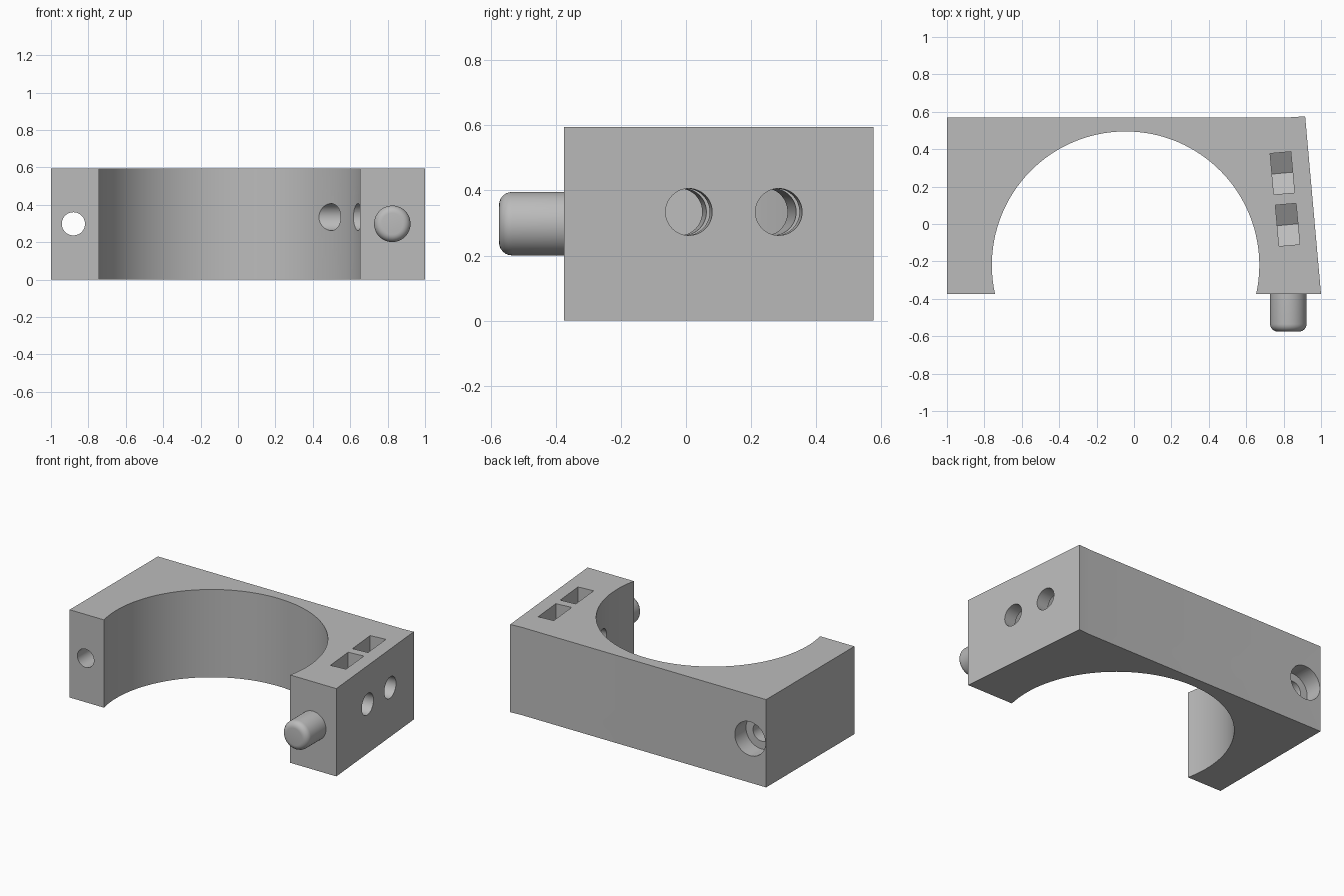
import bpy
import bmesh
from math import pi, sin, cos, radians, asin
from mathutils import Matrix, Vector

cube = bpy.data.objects.get("Cube")
if cube:
    bpy.data.objects.remove(cube, do_unlink=True)

HEIGHT = 0.595
FRONT, BACK = -0.375, 0.57

grey = bpy.data.materials.new("plain grey")
grey.use_nodes = True
grey.diffuse_color = (0.5, 0.5, 0.5, 1)
grey.node_tree.nodes["Principled BSDF"].inputs["Base Color"].default_value = grey.diffuse_color


def frame(x_axis, y_axis, origin):
    """Matrix whose local z is the extrusion direction."""
    x, y = Vector(x_axis).normalized(), Vector(y_axis).normalized()
    rot = Matrix((x, y, x.cross(y))).transposed().to_4x4()
    return Matrix.Translation(origin) @ rot


def circle(radius, sides=48):
    return [(radius * cos(2 * pi * i / sides), radius * sin(2 * pi * i / sides))
            for i in range(sides)]


def prism(name, points, depth, matrix, round_end=0):
    """Extrude a profile along the frame's z, optionally rounding the far rim."""
    bm = bmesh.new()
    base = bm.faces.new([bm.verts.new((x, y, 0)) for x, y in points])
    out = bmesh.ops.extrude_face_region(bm, geom=[base], use_keep_orig=True)["geom"]
    top = [g for g in out if isinstance(g, bmesh.types.BMVert)]
    bmesh.ops.translate(bm, verts=top, vec=(0, 0, depth))
    bmesh.ops.recalc_face_normals(bm, faces=bm.faces[:])
    if round_end:
        rim = [e for e in bm.edges if all(v in top for v in e.verts)]
        bmesh.ops.bevel(bm, geom=rim, offset=round_end, segments=6,
                        profile=0.5, affect='EDGES')
    bm.transform(matrix)
    mesh = bpy.data.meshes.new(name)
    bm.to_mesh(mesh)
    bm.free()
    mesh.materials.append(grey)
    obj = bpy.data.objects.new(name, mesh)
    bpy.context.collection.objects.link(obj)
    return obj


def activate(obj):
    bpy.ops.object.select_all(action='DESELECT')
    obj.select_set(True)
    bpy.context.view_layer.objects.active = obj


def cut(target, cutter):
    activate(target)
    mod = target.modifiers.new("cut", 'BOOLEAN')
    mod.operation, mod.solver, mod.object = 'DIFFERENCE', 'EXACT', cutter
    bpy.ops.object.modifier_apply(modifier=mod.name)
    bpy.data.objects.remove(cutter, do_unlink=True)


# Clamp body: block with a round bore and a slanted right flank
bore_x, bore_y, bore_r = -0.045, -0.22, 0.715
start = asin((FRONT - bore_y) / bore_r)
steps = 72
arc = [start + (pi - 2 * start) * i / steps for i in range(steps + 1)]
outline = [(bore_x + bore_r * cos(a), bore_y + bore_r * sin(a)) for a in arc]
outline += [(-1, FRONT), (-1, BACK), (0.83, BACK), (0.915, 0.576), (1, FRONT)]
body = prism("clamp_body", outline, HEIGHT, Matrix())

# Screw hole through the left arm, with a counterbore at the back
for radius, depth in ((0.062, 1.2), (0.115, 0.15)):
    axis = frame((1, 0, 0), (0, 0, 1), (-0.88, 0.6, 0.298))
    cut(body, prism("screw_cutter", circle(radius), depth, axis))

# Two cross holes square to the slanted flank, each with a nut slot open above
along = (-0.09, 1, 0)
half, thick, hole_z = 0.11, 0.111, 0.334
corner, tip = -half / 3 ** 0.5, -2 * half / 3 ** 0.5
nut = [(-half, 0.4), (-half, corner), (0, tip), (half, corner), (half, 0.4)]
for x, y in ((0.793, 0.272), (0.821, -0.004)):
    place = frame(along, (0, 0, 1), (x, y, hole_z))
    cut(body, prism("hole_cutter", circle(0.072), 0.7,
                    place @ Matrix.Translation((0, 0, -0.45))))
    cut(body, prism("slot_cutter", nut, thick,
                    place @ Matrix.Translation((0, 0, -thick / 2))))

# Locating pin on the right arm
pin = prism("locating_pin", circle(0.0975), 0.22,
            frame((1, 0, 0), (0, 0, 1), (0.825, FRONT + 0.02, 0.298)), 0.04)

for obj in (body, pin):
    activate(obj)
    bpy.ops.object.shade_smooth_by_angle(angle=radians(30))
